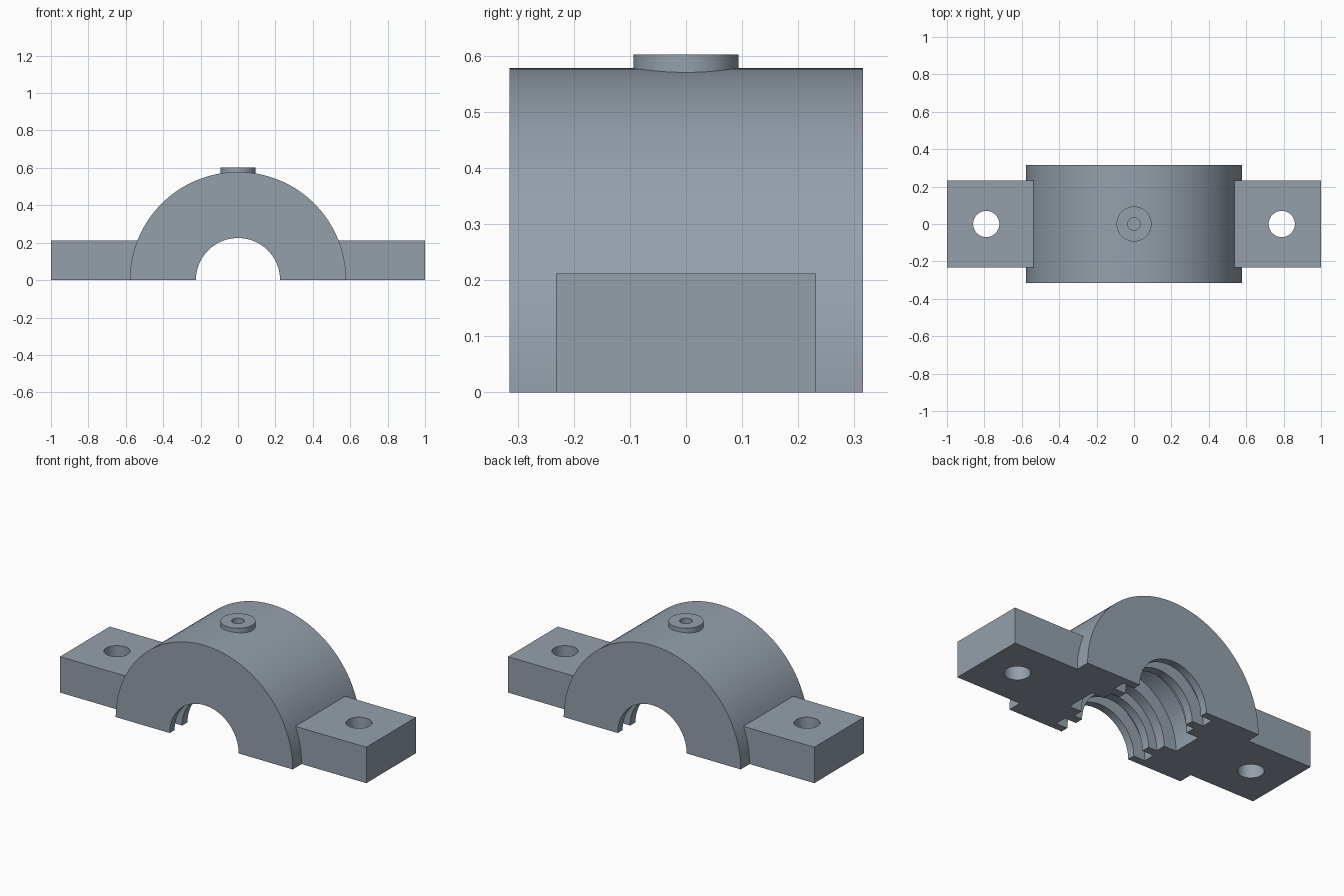
import bpy, bmesh, math
from mathutils import Matrix, Vector

cube = bpy.data.objects.get("Cube")
if cube:
    bpy.data.objects.remove(cube, do_unlink=True)

# Single cast-metal colour
metal = bpy.data.materials.new("blue_grey_metal")
metal.use_nodes = True
colour = (0.30, 0.35, 0.41, 1)
metal.diffuse_color = colour
metal.node_tree.nodes["Principled BSDF"].inputs["Base Color"].default_value = colour


def add_object(name, bm):
    bmesh.ops.recalc_face_normals(bm, faces=bm.faces)
    mesh = bpy.data.meshes.new(name)
    bm.to_mesh(mesh)
    bm.free()
    mesh.materials.append(metal)
    obj = bpy.data.objects.new(name, mesh)
    bpy.context.collection.objects.link(obj)
    return obj


def box(name, low, high):
    bm = bmesh.new()
    low, high = Vector(low), Vector(high)
    matrix = Matrix.Translation((low + high) / 2) @ Matrix.Diagonal((*(high - low), 1))
    bmesh.ops.create_cube(bm, size=1, matrix=matrix)
    return add_object(name, bm)


def cylinder(name, x, radius, bottom, top):
    bm = bmesh.new()
    bmesh.ops.create_cone(bm, cap_ends=True, segments=48, radius1=radius, radius2=radius,
                          depth=top - bottom,
                          matrix=Matrix.Translation((x, 0, (bottom + top) / 2)))
    return add_object(name, bm)


def half_ring(name, profile, steps):
    """Turn a closed (y, radius) profile half way around the y axis."""
    bm = bmesh.new()
    rings = []
    for i in range(steps + 1):
        a = math.pi * i / steps
        rings.append([bm.verts.new((r * math.cos(a), y, r * math.sin(a))) for y, r in profile])
    n = len(profile)
    for a, b in zip(rings, rings[1:]):
        for j in range(n):
            k = (j + 1) % n
            bm.faces.new((a[j], a[k], b[k], b[j]))
    bm.faces.new(rings[0])
    bm.faces.new(rings[-1])
    return add_object(name, bm)


def combine(target, other, operation):
    mod = target.modifiers.new(operation.title(), 'BOOLEAN')
    mod.object, mod.operation, mod.solver = other, operation, 'EXACT'
    bpy.context.view_layer.objects.active = target
    bpy.ops.object.modifier_apply(modifier=mod.name)
    bpy.data.objects.remove(other, do_unlink=True)


# Half-round housing: end lips, seal grooves, inner lips and stepped bearing pocket
half_bore = [(0.315, 0.225), (0.27, 0.225), (0.27, 0.30), (0.20, 0.30),
             (0.20, 0.225), (0.15, 0.225), (0.15, 0.28), (0.09, 0.28), (0.09, 0.36)]
bore = half_bore + [(-y, r) for y, r in reversed(half_bore)]
housing = half_ring("bearing_cap", [(-0.315, 0.578), (0.315, 0.578)] + bore, 72)

# Bolt lugs on both sides
for side in (-1, 1):
    xs = sorted((side * 0.45, side))
    lug = box("bolt_lug", (xs[0], -0.232, 0), (xs[1], 0.232, 0.212))
    combine(housing, lug, 'UNION')
    combine(housing, cylinder("bolt_hole", side * 0.79, 0.07, -0.1, 0.4), 'DIFFERENCE')

# Oil boss with blind hole
combine(housing, cylinder("oil_boss", 0, 0.094, 0.5, 0.602), 'UNION')
combine(housing, cylinder("oil_hole", 0, 0.034, 0.48, 0.7), 'DIFFERENCE')

# Smooth curves, sharp edges
bpy.ops.object.select_all(action='DESELECT')
housing.select_set(True)
bpy.context.view_layer.objects.active = housing
bpy.ops.object.shade_smooth_by_angle(angle=math.radians(30))
